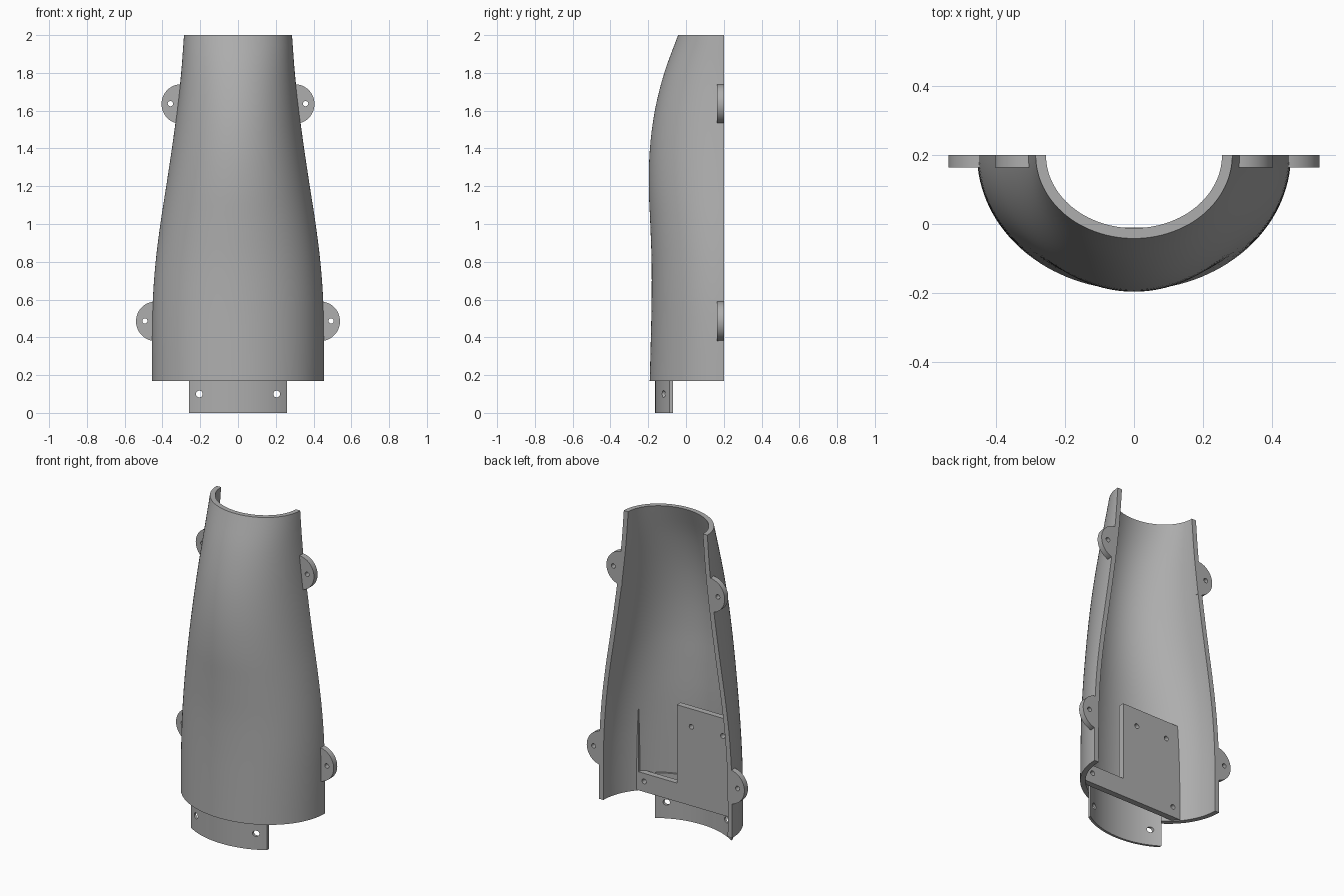
import bpy, bmesh, math
from mathutils import Vector

if "Cube" in bpy.data.objects:
    bpy.data.objects.remove(bpy.data.objects["Cube"])

grey = bpy.data.materials.new("plain_grey")
grey.use_nodes = True
COLOUR = (0.42, 0.42, 0.42, 1)
grey.diffuse_color = COLOUR
grey.node_tree.nodes["Principled BSDF"].inputs["Base Color"].default_value = COLOUR

BACK = 0.2      # y of the open back plane
WALL = 0.03
# height, half width, depth of the outer half-ellipse
PROFILE = [Vector(p) for p in (
    (0.17, 0.456, 0.392), (0.4, 0.456, 0.386), (0.6, 0.451, 0.382),
    (0.8, 0.436, 0.382), (1.0, 0.411, 0.389), (1.2, 0.38, 0.397),
    (1.4, 0.35, 0.391), (1.6, 0.323, 0.365), (1.8, 0.301, 0.315),
    (2.0, 0.286, 0.242))]


def smooth_levels(points, steps=4):
    """Catmull-Rom curve through the profile points."""
    ext = [2 * points[0] - points[1]] + points + [2 * points[-1] - points[-2]]
    out = []
    for a, b, c, d in zip(ext, ext[1:], ext[2:], ext[3:]):
        for i in range(steps):
            t = i / steps
            out.append(0.5 * (2 * b + (c - a) * t + (2 * a - 5 * b + 4 * c - d) * t * t
                              + (3 * b - a - 3 * c + d) * t ** 3))
    return out + [points[-1]]


def make_object(name, bm):
    bmesh.ops.recalc_face_normals(bm, faces=bm.faces)
    mesh = bpy.data.meshes.new(name)
    bm.to_mesh(mesh)
    bm.free()
    mesh.materials.append(grey)
    obj = bpy.data.objects.new(name, mesh)
    bpy.context.collection.objects.link(obj)
    return obj


def activate(obj):
    bpy.ops.object.select_all(action='DESELECT')
    obj.select_set(True)
    bpy.context.view_layer.objects.active = obj


def loft(name, rings):
    """Skin a stack of closed rings and cap both ends."""
    bm = bmesh.new()
    loops = [[bm.verts.new(p) for p in ring] for ring in rings]
    for low, high in zip(loops, loops[1:]):
        for i in range(len(low)):
            j = (i + 1) % len(low)
            bm.faces.new((low[i], low[j], high[j], high[i]))
    bm.faces.new(loops[0])
    bm.faces.new(loops[-1])
    return make_object(name, bm)


def arc(z, rx, ry, half_x=None, n=64):
    """Front half-ellipse, optionally cut at a half width."""
    sweep = math.pi / 2 if half_x is None else math.asin(half_x / rx)
    angles = [sweep * (2 * i / n - 1) for i in range(n + 1)]
    return [(rx * math.sin(a), BACK - ry * math.cos(a), z) for a in angles]


def band(z, rx, ry, thick, half_x=None):
    return arc(z, rx, ry, half_x) + arc(z, rx - thick, ry - thick, half_x)[::-1]


def prism(name, outline, y0, y1):
    """Extrude an x-z outline along y."""
    return loft(name, [[(x, y, z) for x, z in outline] for y in (y0, y1)])


def boolean(obj, cutter, operation):
    mod = obj.modifiers.new("cut", 'BOOLEAN')
    mod.operation, mod.object, mod.solver = operation, cutter, 'EXACT'
    activate(obj)
    bpy.ops.object.modifier_apply(modifier=mod.name)
    bpy.data.objects.remove(cutter)


def drill(obj, holes, radius):
    for x, z in holes:
        ring = [(x + radius * math.cos(k * math.tau / 20),
                 z + radius * math.sin(k * math.tau / 20)) for k in range(20)]
        boolean(obj, prism("drill", ring, -0.5, 0.5), 'DIFFERENCE')


levels = smooth_levels(PROFILE)
parts = []

# Curved half shell
parts.append(loft("shell", [band(z, rx, ry, WALL) for z, rx, ry in levels]))

# Thin curved skirt tucked inside the lower end
skirt = loft("bottom_skirt", [band(z, 0.427, 0.363, 0.015, 0.26) for z in (0, 0.28)])
drill(skirt, [(-0.205, 0.1), (0.205, 0.1)], 0.018)
parts.append(skirt)

# Notched mounting plate trimmed to the shell wall
outline = [(-0.5, 0.175), (0.5, 0.175), (0.5, 0.775), (0.332, 0.775),
           (0.332, 0.29), (0.07, 0.29), (0.07, 0.775), (-0.5, 0.775)]
plate = prism("mounting_plate", outline, -0.047, -0.01)
core = loft("plate_trim", [arc(z, rx - WALL / 2, ry - WALL / 2) for z, rx, ry in levels])
boolean(plate, core, 'INTERSECT')
drill(plate, [(-0.03, 0.665), (-0.245, 0.665), (-0.294, 0.24), (0.294, 0.24)], 0.015)
parts.append(plate)

# Rounded fixing tabs on both back edges
for side, side_name in ((1, "left"), (-1, "right")):
    for height_name, cx, cz in (("upper", 0.3, 1.635), ("lower", 0.435, 0.485)):
        half_disc = [(side * (cx + 0.105 * math.cos(a)), cz + 0.105 * math.sin(a))
                     for a in (math.pi * (k / 32 - 0.5) for k in range(33))]
        tab = prism(f"{height_name}_{side_name}_tab", half_disc, 0.165, BACK)
        drill(tab, [(side * (cx + 0.058), cz + 0.002)], 0.014)
        parts.append(tab)

for obj in parts:
    activate(obj)
    bpy.ops.object.shade_smooth_by_angle(angle=math.radians(30))
